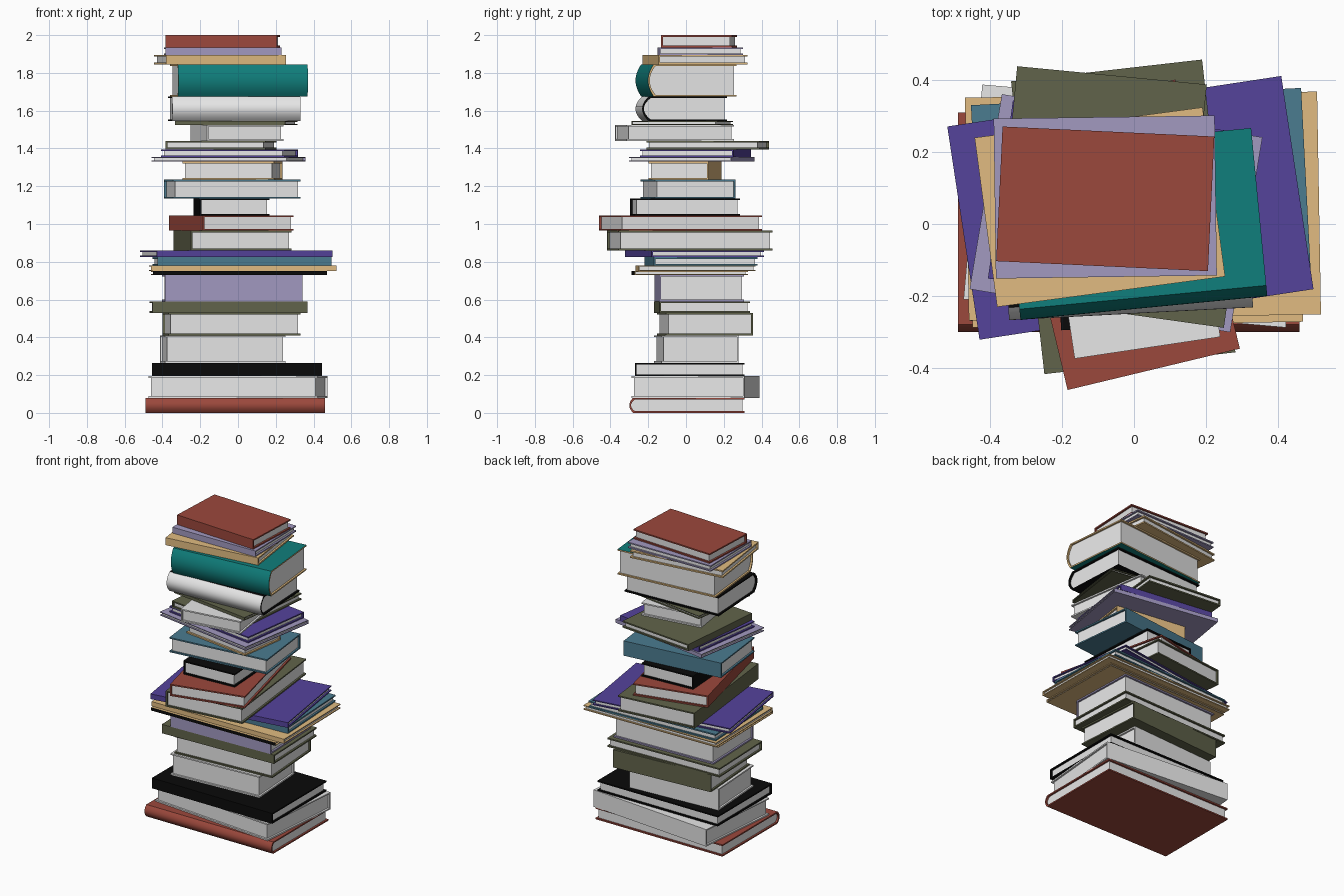
import bpy, bmesh
from math import radians

cube = bpy.data.objects.get("Cube")
if cube:
    bpy.data.objects.remove(cube, do_unlink=True)


def material(name, r, g, b):
    mat = bpy.data.materials.new(name)
    mat.use_nodes = True
    mat.diffuse_color = (r, g, b, 1)
    mat.node_tree.nodes["Principled BSDF"].inputs["Base Color"].default_value = (r, g, b, 1)
    return mat


red = material("brick red", .33, .065, .045)
white = material("paper white", .8, .8, .8)
black = material("black", .003, .003, .003)
olive = material("olive", .12, .127, .07)
lavender = material("lavender", .36, .32, .53)
tan = material("tan", .75, .5, .22)
steel = material("steel blue", .07, .2, .28)
purple = material("deep purple", .09, .056, .33)
teal = material("teal", .005, .21, .2)

TURN = {"front": 0, "back": 180, "left": -90}
stack_height = 0


def prism(name, points, length, mats, rule, place):
    """Extrude a (depth, height) outline along the spine direction."""
    bm = bmesh.new()
    ends = [[bm.verts.new((x, y, z)) for y, z in points] for x in (-length / 2, length / 2)]
    count = len(points)
    for end in ends:
        bm.faces.new(end).material_index = rule(None)
    for i in range(count):
        j = (i + 1) % count
        face = bm.faces.new((ends[0][i], ends[0][j], ends[1][j], ends[1][i]))
        face.material_index = rule(i)
    bmesh.ops.recalc_face_normals(bm, faces=bm.faces[:])
    mesh = bpy.data.meshes.new(name)
    bm.to_mesh(mesh)
    bm.free()
    for mat in mats:
        mesh.materials.append(mat)
    obj = bpy.data.objects.new(name, mesh)
    bpy.context.collection.objects.link(obj)
    obj.location, obj.rotation_euler.z = place
    bpy.ops.object.select_all(action="DESELECT")
    obj.select_set(True)
    bpy.context.view_layer.objects.active = obj
    bpy.ops.object.shade_smooth_by_angle(angle=radians(30))


def book(name, cover, center, size, thick, angle, side="front", bulge=0, spine=None, edge=None):
    """Stack one book: a C-shaped cover wrapped round a page block."""
    global stack_height
    length, depth = size if side != "left" else size[::-1]
    board = min(.009, thick / 5)
    margin = .012
    steps = 12 if bulge else 1
    half = thick / 2

    def outline(inset, fore):
        arc = []
        for i in range(steps + 1):
            u = 1 - 2 * i / steps
            arc.append((-depth / 2 + inset + bulge * u * u, u * (half - inset)))
        return [(fore, half - inset)] + arc + [(fore, inset - half)]

    outer = outline(0, depth / 2)
    inner = outline(board, depth / 2)

    def cover_rule(i):
        if i is None or i >= len(outer) - 1:
            return 2
        return 1 if 0 < i < len(outer) - 2 else 0

    place = ((*center, stack_height + half), radians(angle + TURN[side]))
    prism(name + "_cover", outer + inner[::-1], length,
          (cover, spine or cover, edge or cover), cover_rule, place)
    prism(name + "_pages", outline(board, depth / 2 - margin), length - 2 * margin,
          (white,), lambda i: 0, place)
    stack_height += thick


# Large books at the base
book("base_book", red, (-.015, .005), (.95, .61), .08, 0, bulge=.02)
book("wide_white_book", white, (0, .05), (.9, .6), .115, -5, "back")
book("black_book", black, (-.005, .02), (.9, .58), .07, 0)
book("thick_white_book", white, (-.08, .055), (.64, .41), .145, 3.5, "back")
book("pale_olive_book", olive, (-.035, .1), (.7, .46), .12, 4, "back")
book("olive_book", olive, (-.05, .085), (.82, .48), .06, 2)
book("thick_lavender_book", lavender, (-.03, .07), (.73, .45), .14, 2)

# Wide thin books
book("thin_black_book", tan, (.005, .02), (.92, .6), .02, 1, spine=black)
book("wide_tan_book", tan, (.025, .05), (.98, .62), .03, 1)
book("wide_blue_book", steel, (.02, .08), (.92, .55), .045, 3)
book("wide_purple_book", purple, (-.01, .045), (.94, .6), .035, 8.6)

# Books with the spine turned to the side, and small books
book("tall_olive_book", olive, (-.03, .02), (.535, .82), .105, 6.5, "left")
book("tall_red_book", red, (-.035, -.03), (.493, .77), .08, 13.5, "left")
book("small_black_book", black, (-.035, -.005), (.37, .56), .09, 3.5, "left")
book("blue_book", steel, (-.03, .01), (.68, .43), .1, 6.5, "back")
book("small_tan_book", tan, (-.03, -.005), (.49, .32), .095, -8, "back")

# Loose thin books in the upper middle
book("thin_lavender_book", lavender, (-.05, .03), (.735, .55), .025, -9.4, "back")
book("thin_purple_book", purple, (-.045, .05), (.66, .5), .04, -8, "back")
book("flat_olive_book", olive, (-.09, .115), (.53, .6), .045, -5.5, "left")
book("small_white_book", white, (-.005, -.06), (.41, .575), .085, 8.5, "left")
book("thin_olive_book", olive, (-.01, -.02), (.59, .46), .02, -8)

# Round-backed books
book("round_white_book", black, (-.02, -.025), (.68, .45), .13, 3, bulge=.035, spine=white)
book("round_teal_book", teal, (.005, 0), (.69, .47), .17, 5.5, bulge=.03, edge=tan)

# Top of the stack
book("tan_book", tan, (-.095, .047), (.64, .475), .05, 7.6)
book("lavender_book", lavender, (-.08, .075), (.615, .445), .04, .8)
book("top_red_book", red, (-.08, .07), (.59, .375), .065, -2.7)
